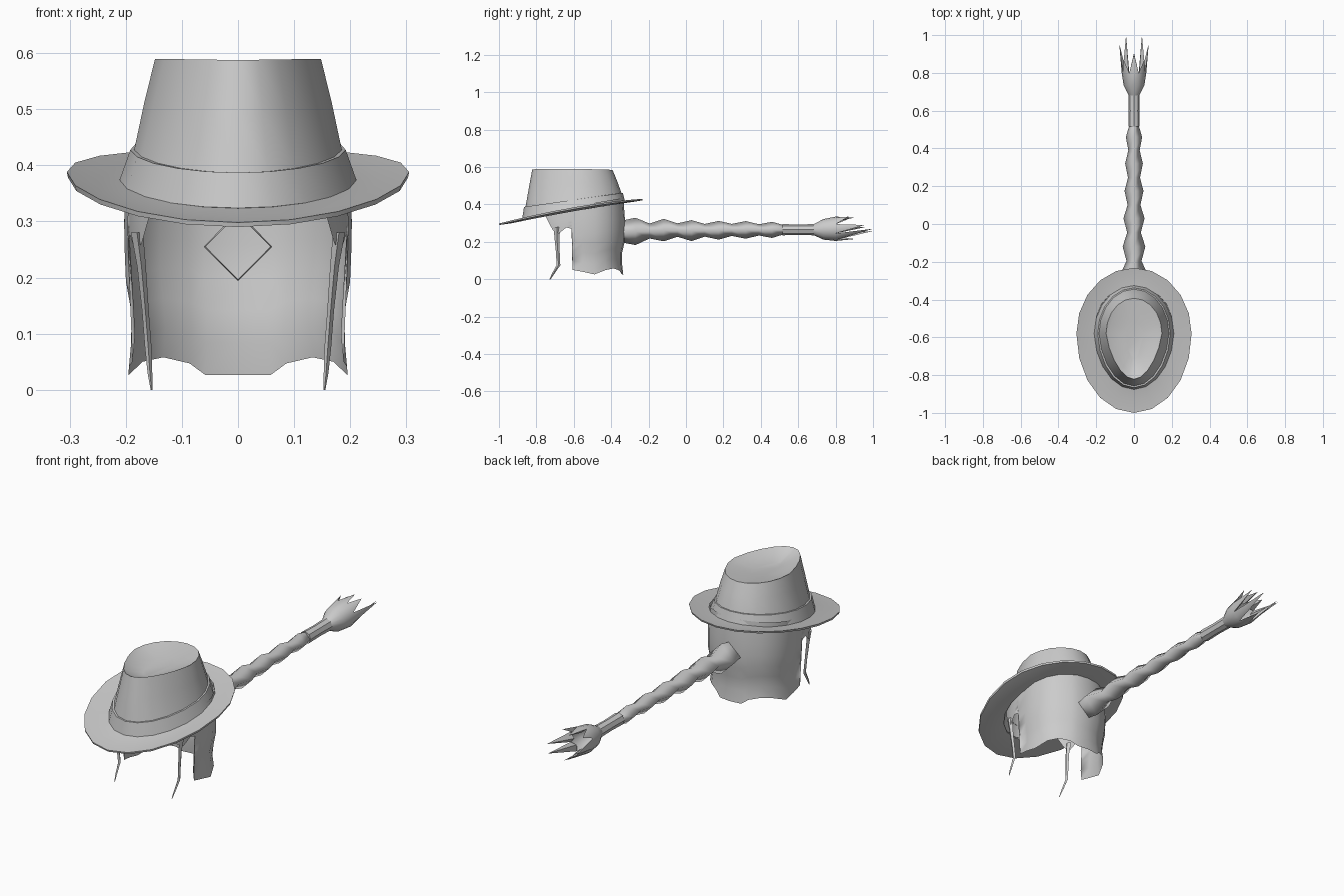
import bpy, bmesh, math
from math import sin, cos, pi, radians


def finish(name, bm, angle=40, mirror=False):
    bmesh.ops.recalc_face_normals(bm, faces=bm.faces)
    me = bpy.data.meshes.new(name)
    bm.to_mesh(me)
    bm.free()
    ob = bpy.data.objects.new(name, me)
    bpy.context.collection.objects.link(ob)
    if mirror:
        mod = ob.modifiers.new("mirror", 'MIRROR')
        mod.merge_threshold = 0.001
    bpy.ops.object.select_all(action='DESELECT')
    ob.select_set(True)
    bpy.context.view_layer.objects.active = ob
    bpy.ops.object.shade_smooth_by_angle(angle=radians(angle))
    return ob


def loft(rings, closed=True, cap_start=False, cap_end=False):
    """Skin a list of equally long point rings."""
    bm = bmesh.new()
    vs = [[bm.verts.new(p) for p in r] for r in rings]
    n = len(rings[0])
    for a, b in zip(vs, vs[1:]):
        for i in range(n if closed else n - 1):
            j = (i + 1) % n
            bm.faces.new((a[i], a[j], b[j], b[i]))
    if cap_start:
        bm.faces.new(vs[0])
    if cap_end:
        bm.faces.new(vs[-1])
    return bm


def egg(rx, yf, yb, zf, zb, curl=0.0, pinch=0.0, n=20):
    """Tilted oval ring, longer toward the front, with raised sides."""
    yc, pts = -0.58, []
    for i in range(n):
        t = 2 * pi * i / n
        c, s = cos(t), sin(t)
        y = yc + c * ((yc - yf) if c < 0 else (yb - yc))
        x = rx * s * (1 - pinch * max(0, -c))
        z = zf + (zb - zf) * (y - yf) / (yb - yf) + curl * s * s
        pts.append((x, y, z))
    return pts


def y_ring(y, r, z, n):
    return [(r * sin(2 * pi * i / n), y, z + r * cos(2 * pi * i / n)) for i in range(n)]


# Hat brim: thin curled oval sheet
brim = loft([egg(0.2, -0.865, -0.335, 0.326, 0.414),
             egg(0.25, -0.93, -0.28, 0.308, 0.42, 0.008),
             egg(0.305, -1.0, -0.232, 0.298, 0.43, 0.018),
             egg(0.303, -0.998, -0.234, 0.29, 0.422, 0.016),
             egg(0.25, -0.93, -0.28, 0.300, 0.414, 0.006),
             egg(0.2, -0.865, -0.335, 0.32, 0.408)])
finish("hat_brim", brim)

# Hat crown with a pinched front and a dented top
finish("hat_crown", loft([
    egg(0.203, -0.868, -0.333, 0.322, 0.412, pinch=0.05),
    egg(0.185, -0.858, -0.345, 0.387, 0.462, pinch=0.08),
    egg(0.167, -0.84, -0.37, 0.49, 0.53, pinch=0.15),
    egg(0.148, -0.822, -0.393, 0.588, 0.585, 0.003, pinch=0.22),
    egg(0.128, -0.795, -0.42, 0.572, 0.582, 0.0, pinch=0.35),
    egg(0.05, -0.72, -0.52, 0.55, 0.568, pinch=0.3)], cap_end=True))

# Hat band
finish("hat_band", loft([
    egg(0.203, -0.868, -0.333, 0.322, 0.412, pinch=0.05),
    egg(0.212, -0.876, -0.325, 0.324, 0.412, pinch=0.05),
    egg(0.192, -0.866, -0.338, 0.387, 0.462, pinch=0.05),
    egg(0.184, -0.857, -0.346, 0.387, 0.462, pinch=0.08)]))

# Hair: open sheet around sides and back; columns are (x, y, lowest z)
columns = [(0.152, -0.75, 0.335), (0.172, -0.712, 0.262), (0.184, -0.68, 0.245),
           (0.193, -0.64, 0.277), (0.197, -0.612, 0.27), (0.197, -0.607, 0.05),
           (0.203, -0.55, 0.04), (0.203, -0.485, 0.026), (0.178, -0.42, 0.05),
           (0.14, -0.375, 0.058), (0.09, -0.345, 0.047), (0.06, -0.332, 0.026),
           (0.0, -0.325, 0.026)]
profile = [(0.0, 0.97), (0.05, 0.955), (0.12, 0.92), (0.2, 0.99), (0.3, 1.0), (0.45, 0.96)]


def girth(z):
    for (z0, s0), (z1, s1) in zip(profile, profile[1:]):
        if z <= z1:
            return s0 + (s1 - s0) * (z - z0) / (z1 - z0)
    return profile[-1][1]


strips = []
for x, y, low in columns:
    top = 0.345 + 0.165 * (y + 0.87)
    strip = []
    for k in range(8):
        z = low + (top - low) * k / 7
        s = girth(z)
        strip.append((x * s, -0.6 + (y + 0.6) * (s if y > -0.6 else 1), z))
    strips.append(strip)
finish("hair", loft(strips, closed=False), 60, mirror=True)

# Loose strand hanging in front of each ear
strand = [(0.18, -0.69, 0.28, 0.018), (0.172, -0.69, 0.22, 0.013), (0.165, -0.685, 0.14, 0.01),
          (0.16, -0.682, 0.075, 0.01), (0.157, -0.71, 0.03, 0.007), (0.154, -0.727, 0.0, 0.003)]
rings = [[(x + w * 0.6, y, z), (x, y + w, z), (x - w * 0.6, y, z), (x, y - w, z)]
         for x, y, z, w in strand]
finish("loose_strand", loft(rings, cap_start=True, cap_end=True), 60, mirror=True)

# Braid: diamond section swelling at every plait
braid = [(-0.345, 0.058, 0.255), (-0.27, 0.073, 0.256), (-0.195, 0.04, 0.258),
         (-0.12, 0.06, 0.263), (-0.045, 0.036, 0.263), (0.03, 0.056, 0.26),
         (0.1, 0.034, 0.262), (0.175, 0.05, 0.262), (0.245, 0.032, 0.264),
         (0.32, 0.047, 0.264), (0.39, 0.03, 0.264), (0.46, 0.043, 0.264), (0.525, 0.024, 0.265)]
finish("braid", loft([y_ring(y, r, z, 4) for y, r, z in braid]), 180)

# Hair tie
finish("hair_tie", loft([y_ring(0.515, 0.03, 0.265, 8), y_ring(0.6, 0.028, 0.265, 8),
                         y_ring(0.685, 0.03, 0.265, 8)], cap_start=True, cap_end=True))

# Tuft: flared cup ending in spikes
half_tips = [(0, 0.90, 0.33), (0.055, 0.87, 0.335), (0.078, 0.955, 0.29),
             (0.042, 1.0, 0.27), (0.0, 0.905, 0.215)]
tips = half_tips + [(-x, y, z - 0.012) for x, y, z in half_tips[3:0:-1]]
tuft = [y_ring(0.68, 0.028, 0.265, 16), y_ring(0.735, 0.055, 0.267, 16),
        y_ring(0.8, 0.065, 0.27, 16)]
bm = loft(tuft)
bm.verts.ensure_lookup_table()
rim = list(bm.verts)[-16:]
for i, tip in enumerate(tips):
    left, mid, right = rim[2 * i - 1], rim[2 * i], rim[(2 * i + 1) % 16]
    t = bm.verts.new(tip)
    inner = bm.verts.new((mid.co.x * 0.6, 0.8, 0.265 + (mid.co.z - 0.265) * 0.6))
    for tri in ((left, mid, t), (mid, right, t), (right, inner, t), (inner, left, t)):
        bm.faces.new(tri)
finish("braid_tuft", bm, 50)
